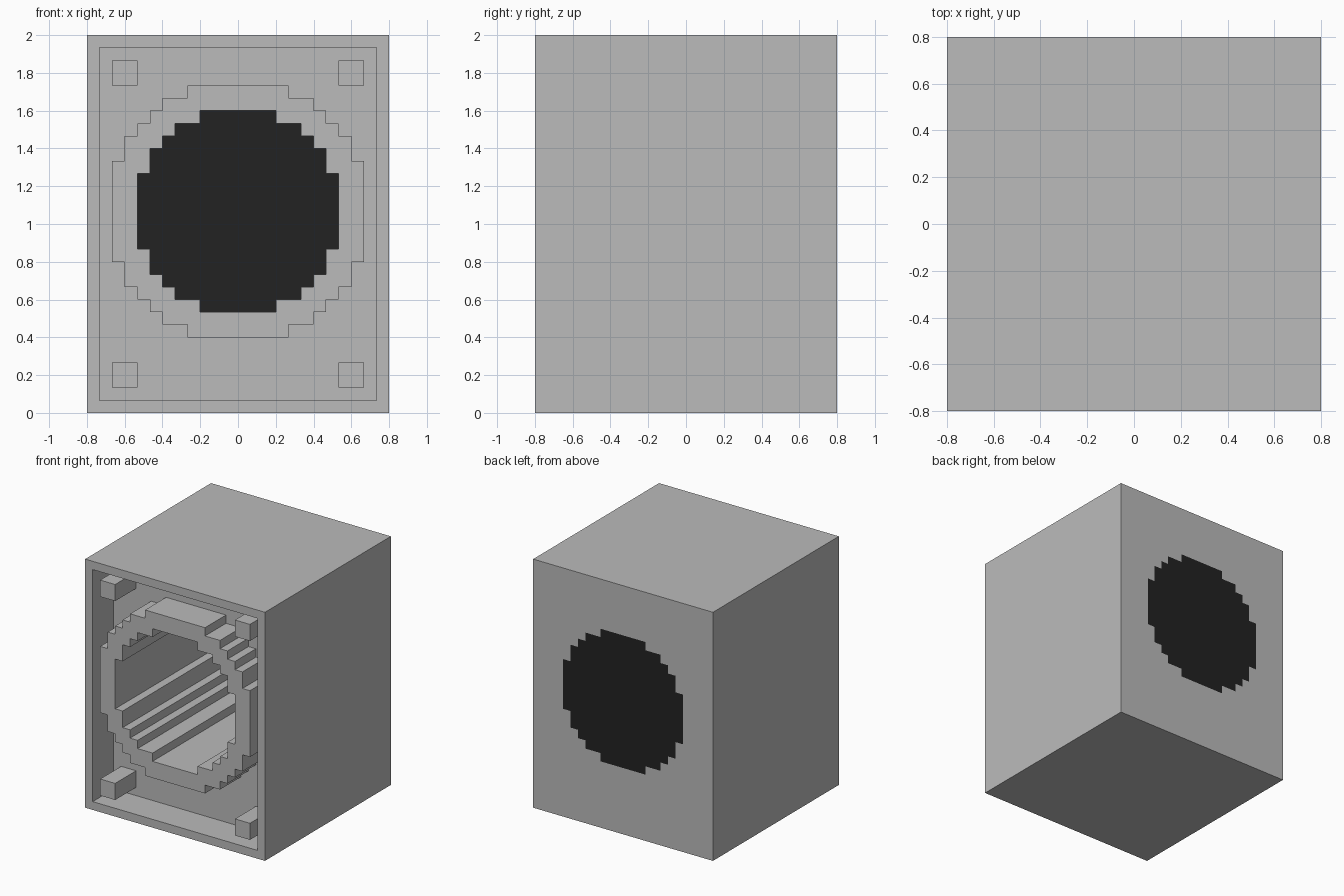
import bpy
import bmesh

if "Cube" in bpy.data.objects:
    bpy.data.objects.remove(bpy.data.objects["Cube"])

U = 1 / 15                       # one grid block
W, D, H = 24, 24, 30             # size in blocks
MID = 16                         # height of the tunnel axis, in blocks
RECESS = 4                       # depth of the front recess
BACK = 23                        # front of the dark back disc


def material(name, value):
    mat = bpy.data.materials.new(name)
    mat.use_nodes = True
    colour = (value, value, value, 1)
    mat.diffuse_color = colour
    mat.node_tree.nodes["Principled BSDF"].inputs["Base Color"].default_value = colour
    return mat


grey = material("light grey", 0.497)
black = material("black", 0.016)


def prism(name, outline, y0, y1, mat=grey):
    """Extrude an (x, z) outline from block depth y0 to y1."""
    bm = bmesh.new()
    face = bm.faces.new([bm.verts.new((x * U, (y0 - D / 2) * U, z * U)) for x, z in outline])
    side = bmesh.ops.extrude_face_region(bm, geom=[face])["geom"]
    bmesh.ops.translate(bm, vec=(0, (y1 - y0) * U, 0),
                        verts=[v for v in side if isinstance(v, bmesh.types.BMVert)])
    bmesh.ops.recalc_face_normals(bm, faces=bm.faces)
    mesh = bpy.data.meshes.new(name)
    bm.to_mesh(mesh)
    bm.free()
    mesh.materials.append(mat)
    obj = bpy.data.objects.new(name, mesh)
    bpy.context.collection.objects.link(obj)
    return obj


def rect(x0, x1, z0, z1):
    return [(x0, z0), (x1, z0), (x1, z1), (x0, z1)]


def stepped_disc(steps):
    """Blocky circle: steps are (half width, height above axis) from top down."""
    quarter = []
    z_low = [z for _, z in steps[1:]] + [0]
    for (w, top), low in zip(steps, z_low):
        quarter += [(w, top), (w, low)]
    quarter.pop()                # the widest step runs straight past the axis
    right = quarter + [(x, -z) for x, z in reversed(quarter)]
    loop = right + [(-x, z) for x, z in reversed(right)]
    return [(x, z + MID) for x, z in loop]


def cut(obj, cutter):
    cutter.hide_render = True
    mod = obj.modifiers.new("cut", "BOOLEAN")
    mod.operation = "DIFFERENCE"
    mod.solver = "EXACT"
    mod.object = cutter
    bpy.context.view_layer.objects.active = obj
    bpy.ops.object.modifier_apply(modifier=mod.name)
    bpy.data.objects.remove(cutter)


inner = stepped_disc([(3, 8), (5, 7), (6, 6), (7, 5), (8, 3)])
outer = stepped_disc([(4, 10), (6, 9), (7, 8), (8, 7), (9, 6), (10, 4)])

# Housing: a box with a front recess, a socket for the tunnel and a back opening
housing = prism("housing", rect(-W / 2, W / 2, 0, H), 0, D)
cut(housing, prism("recess_cutter", rect(-11, 11, 1, 29), -1, RECESS))
cut(housing, prism("socket_cutter", outer, 2, BACK))
cut(housing, prism("opening_cutter", inner, BACK - 2, D + 1))

# Tunnel sleeve, standing out of the recess as a ring flush with the rim
sleeve = prism("tunnel_sleeve", outer, 0, BACK)
cut(sleeve, prism("tunnel_cutter", inner, -1, BACK + 1))

# Dark disc closing the back
prism("back_disc", inner, BACK, D, black)

# Four corner pegs
for side, x in (("right", -10), ("left", 8)):
    for level, z in (("lower", 2), ("upper", 26)):
        prism(f"{level}_{side}_peg", rect(x, x + 2, z, z + 2), 0, RECESS + 0.5)
